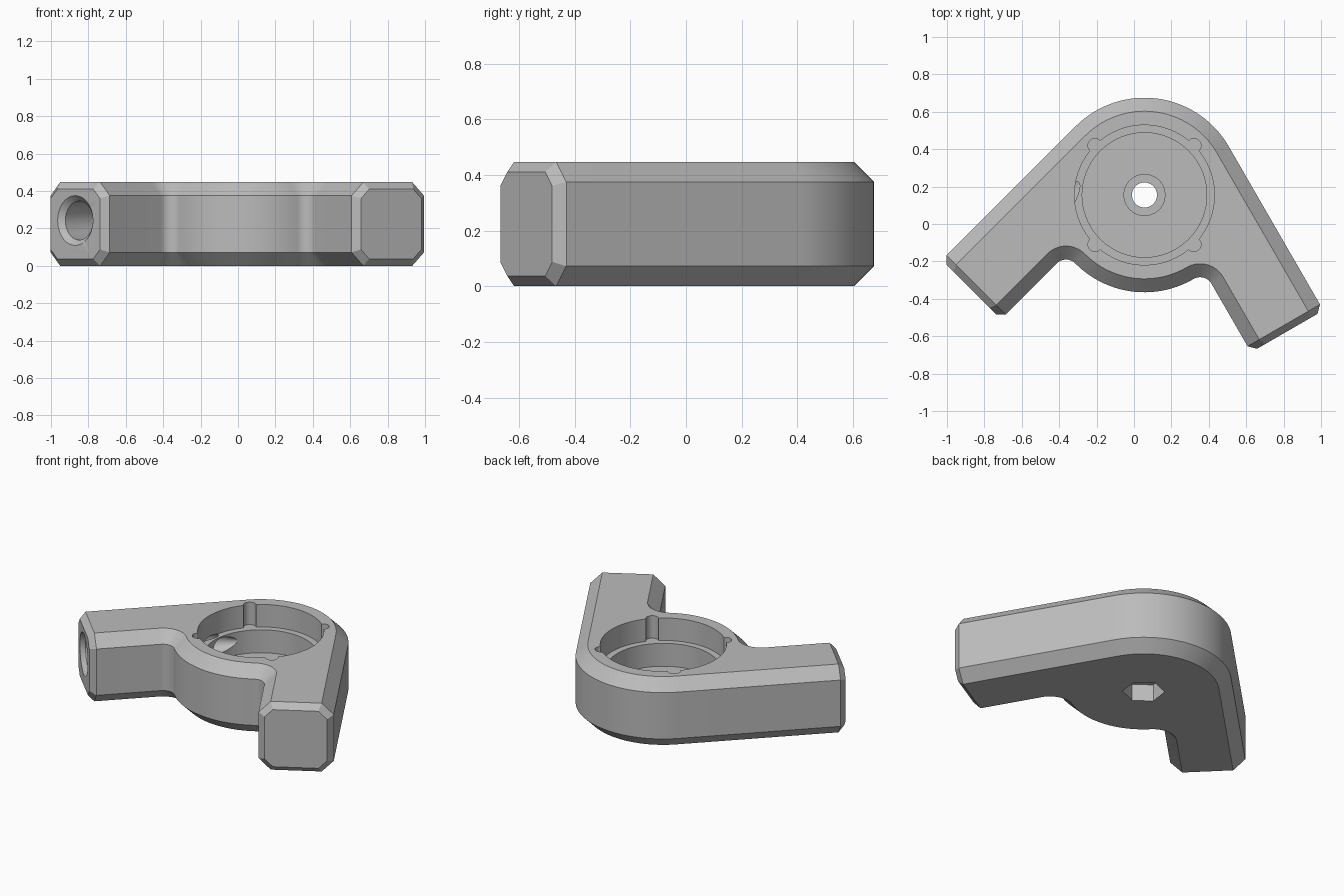
import bpy, bmesh, math
from mathutils import Vector, Matrix

if "Cube" in bpy.data.objects:
    bpy.data.objects.remove(bpy.data.objects["Cube"])

HUB = Vector((0.056, 0.155))      # hub axis
R, WIDTH, HEIGHT, CH = 0.52, 0.447, 0.447, 0.072
END, FILLET = 1.013, 0.07         # arm length, inner corner radius
ARMS = [(225, 135), (-60, 30)]    # arm direction and its outward side, degrees

mat = bpy.data.materials.new("grey")
mat.diffuse_color = (0.5, 0.5, 0.5, 1)
mat.use_nodes = True
mat.node_tree.nodes["Principled BSDF"].inputs["Base Color"].default_value = mat.diffuse_color


def direction(deg):
    return Vector((math.cos(math.radians(deg)), math.sin(math.radians(deg))))


def make_object(name, bm):
    bmesh.ops.recalc_face_normals(bm, faces=bm.faces)
    mesh = bpy.data.meshes.new(name)
    bm.to_mesh(mesh)
    bm.free()
    mesh.materials.append(mat)
    obj = bpy.data.objects.new(name, mesh)
    bpy.context.collection.objects.link(obj)
    return obj


def lathe(name, profile, matrix, steps=96):
    """Closed solid of revolution; the profile starts and ends on the axis."""
    bm = bmesh.new()
    verts = [bm.verts.new((r, 0, z)) for r, z in profile]
    edges = [bm.edges.new(pair) for pair in zip(verts, verts[1:])]
    bmesh.ops.spin(bm, geom=verts + edges, cent=(0, 0, 0), axis=(0, 0, 1),
                   angle=math.tau, steps=steps)
    bmesh.ops.remove_doubles(bm, verts=bm.verts, dist=1e-5)
    bm.transform(matrix)
    return make_object(name, bm)


def cylinder(name, radius, z0, z1, centre, steps=48, turn=0):
    m = Matrix.Translation((*centre, 0)) @ Matrix.Rotation(math.radians(turn), 4, 'Z')
    return lathe(name, [(0, z0), (radius, z0), (radius, z1), (0, z1)], m, steps)


def arc(centre, radius, a0, a1, n):
    return [centre + direction(a0 + (a1 - a0) * i / n) * radius for i in range(n + 1)]


def outline(inset):
    """Bracket outline, moved inward by inset along the sides only."""
    (dl, nl), (dr, nr) = ARMS
    off = R - WIDTH - FILLET               # fillet centre, sideways from arm axis
    reach = math.sqrt((R + FILLET) ** 2 - off ** 2)
    tilt = math.degrees(math.atan2(off, reach))
    inner, outer = R - WIDTH + inset, R - inset
    cl = HUB + direction(dl) * reach + direction(nl) * off
    cr = HUB + direction(dr) * reach + direction(nr) * off
    end = lambda d, n, side: HUB + direction(d) * END + direction(n) * side
    pts = [end(dl, nl, outer)]
    pts += arc(HUB, outer, nl, nr, 40)
    pts += [end(dr, nr, outer), end(dr, nr, inner)]
    pts += arc(cr, FILLET + inset, nr, dr + tilt + 180, 16)
    pts += arc(HUB, outer, dr + tilt, dl - tilt - 360, 28)[1:-1]
    pts += arc(cl, FILLET + inset, dl - tilt - 180, nl, 16)
    pts += [end(dl, nl, inner)]
    return pts


# Body: stacked outlines with chamfered top and bottom rims
bm = bmesh.new()
rings = []
for z, inset in [(0, CH), (CH, 0), (HEIGHT - CH, 0), (HEIGHT, CH)]:
    rings.append([bm.verts.new((p.x, p.y, z)) for p in outline(inset)])
bm.faces.new(rings[0])
bm.faces.new(rings[-1])
count = len(rings[0])
for low, high in zip(rings, rings[1:]):
    for i in range(count):
        j = (i + 1) % count
        bm.faces.new((low[i], low[j], high[j], high[i]))
bmesh.ops.recalc_face_normals(bm, faces=bm.faces)


# Arm ends: merge each into one face and chamfer its border
def on_end(face, d):
    return all(abs((v.co.xy - HUB).dot(direction(d)) - END) < 1e-4 for v in face.verts)


border = []
for d, _ in ARMS:
    faces = [f for f in bm.faces if on_end(f, d)]
    bmesh.ops.dissolve_faces(bm, faces=faces, use_verts=False)
    border += [e for f in bm.faces if on_end(f, d) for e in f.edges]
bmesh.ops.bevel(bm, geom=border, offset=0.037, offset_type='OFFSET', segments=1,
                profile=0.5, affect='EDGES', clamp_overlap=False)
body = make_object("bracket_body", bm)

# Stepped round cavity with a low boss around the centre hole
cutters = [lathe("cavity_cutter",
                 [(0, 0.17), (0.112, 0.17), (0.112, 0.15), (0.333, 0.15), (0.333, 0.30),
                  (0.374, 0.30), (0.374, 0.6), (0, 0.6)], Matrix.Translation((*HUB, 0)))]
# Four notches in the cavity rim
for k in range(4):
    cutters.append(cylinder("notch_cutter", 0.038, 0.30, 0.61,
                            HUB + direction(45 + 90 * k) * 0.374, 24))
# Centre hole and hexagonal nut pocket underneath
cutters.append(cylinder("hole_cutter", 0.067, -0.1, 0.4, HUB))
cutters.append(cylinder("nut_cutter", 0.125, -0.12, 0.11, HUB, 6, 22.5))
# Countersunk arm bores with tapered tips that break into the cavity
for d, n in ARMS:
    start = HUB + direction(n) * (R - WIDTH / 2)
    turn = Vector((*direction(d), 0)).to_track_quat('Z', 'Y').to_matrix().to_4x4()
    cutters.append(lathe("bore_cutter",
                         [(0, 0), (0.104, 0.36), (0.104, END - 0.029), (0.133, END),
                          (0.153, END + 0.02), (0, END + 0.02)],
                         Matrix.Translation((*start, 0.242)) @ turn, 64))

bpy.context.view_layer.objects.active = body
for cutter in cutters:
    cutter.hide_render = True
    mod = body.modifiers.new(cutter.name, 'BOOLEAN')
    mod.operation, mod.solver, mod.object = 'DIFFERENCE', 'EXACT', cutter
    bpy.ops.object.modifier_apply(modifier=mod.name)
for cutter in cutters:
    bpy.data.objects.remove(cutter)

body.select_set(True)
bpy.ops.object.shade_smooth_by_angle(angle=math.radians(25))
